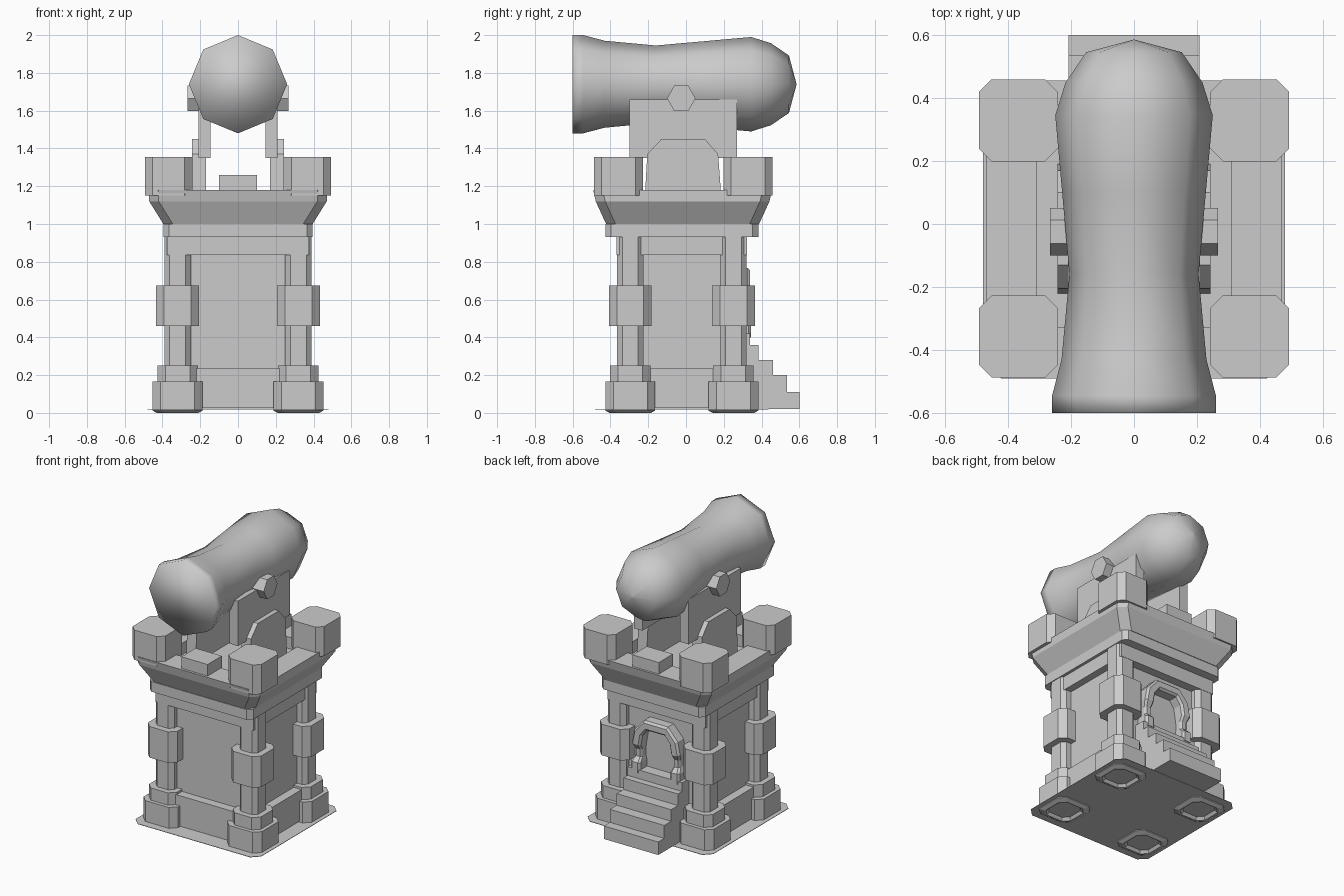
import bpy, bmesh
from math import cos, sin, pi

if "Cube" in bpy.data.objects:
    bpy.data.objects.remove(bpy.data.objects["Cube"])

YC = -0.022  # centre line of the tower in y


def finish(bm, name, smooth=False):
    bmesh.ops.recalc_face_normals(bm, faces=bm.faces)
    me = bpy.data.meshes.new(name)
    bm.to_mesh(me)
    bm.free()
    ob = bpy.data.objects.new(name, me)
    bpy.context.collection.objects.link(ob)
    for p in me.polygons:
        p.use_smooth = smooth
    return ob


def skin(name, rings, smooth=False, closed=False):
    """Bridge rings of points; cap the ends, or join last to first."""
    bm = bmesh.new()
    vs = [[bm.verts.new(p) for p in r] for r in rings]
    n = len(rings[0])
    pairs = list(zip(vs, vs[1:])) + ([(vs[-1], vs[0])] if closed else [])
    for a, b in pairs:
        for i in range(n):
            j = (i + 1) % n
            bm.faces.new((a[i], a[j], b[j], b[i]))
    if not closed:
        bm.faces.new(vs[0])
        bm.faces.new(vs[-1])
    return finish(bm, name, smooth)


def stack(name, cx, cy, levels, c):
    """Chamfered rectangle lofted through (z, half x, half y) levels."""
    rings = []
    for z, hx, hy in levels:
        k = min(c, 0.4 * hx)
        pts = [(hx, hy - k), (hx - k, hy), (k - hx, hy), (-hx, hy - k),
               (-hx, k - hy), (k - hx, -hy), (hx - k, -hy), (hx, k - hy)]
        rings.append([(cx + x, cy + y, z) for x, y in pts])
    return skin(name, rings)


def box(name, x0, x1, y0, y1, z0, z1):
    rect = [(x0, y0), (x1, y0), (x1, y1), (x0, y1)]
    return skin(name, [[(x, y, z) for x, y in rect] for z in (z0, z1)])


def slab_x(name, yz, x0, x1):
    return skin(name, [[(x, y, z) for y, z in yz] for x in (x0, x1)])


def centred(name, hx, hy, z0, z1):
    return box(name, -hx, hx, YC - hy, YC + hy, z0, z1)


# ground plate (thin, chamfered)
stack("ground_plate", 0, YC, [(0.018, 0.48, 0.46), (0.021, 0.48, 0.46)], 0.05)

# tower walls with base and top bands around the recessed panels
centred("tower_wall", 0.325, 0.285, 0.02, 1.0)
centred("base_band", 0.385, 0.345, 0.025, 0.235)
centred("top_band", 0.375, 0.345, 0.835, 0.93)
stack("cornice", 0, YC, [(0.93, 0.395, 0.405), (1.0, 0.395, 0.405)], 0.03)

# flared battlement with a sunken gun deck
stack("battlement", 0, YC + 0.004,
      [(1.0, 0.395, 0.405), (1.12, 0.47, 0.46), (1.18, 0.47, 0.473),
       (1.18, 0.31, 0.31), (1.1, 0.31, 0.31)], 0.05)

# corner pillars and corner merlons
pillar = [(0.02, 0.085), (0.0, 0.1), (0.0, 0.11), (0.012, 0.132), (0.165, 0.132),
          (0.165, 0.107), (0.25, 0.107), (0.25, 0.07), (0.46, 0.07), (0.46, 0.113),
          (0.675, 0.113), (0.675, 0.07), (0.94, 0.07)]
for sx in (-1, 1):
    for sy in (-1, 1):
        stack("corner_pillar", sx * 0.32, YC + sy * 0.273,
              [(z, h, h) for z, h in pillar], 0.042)
        stack("corner_merlon", sx * 0.367, -0.014 + sy * 0.343,
              [(1.15, 0.125, 0.13), (1.355, 0.125, 0.13)], 0.04)

# small merlons front and back
box("front_merlon", -0.1, 0.1, -0.475, -0.32, 1.15, 1.26)
box("back_merlon", -0.1, 0.1, 0.285, 0.44, 1.15, 1.26)

# gun carriage: arched supports, cheek plates, hexagonal trunnions
arch = [(-0.22, 1.1), (-0.205, 1.37), (-0.13, 1.45), (0.1, 1.45), (0.17, 1.37), (0.19, 1.1)]
cheek = [(-0.3, 1.35), (0.27, 1.35), (0.27, 1.66), (-0.3, 1.66)]
hexagon = [(-0.025 + 0.075 * cos(i * pi / 3), 1.665 + 0.078 * sin(i * pi / 3)) for i in range(6)]
for s in (-1, 1):
    slab_x("carriage_support", arch, s * 0.17, s * 0.243)
    slab_x("carriage_cheek", cheek, s * 0.145, s * 0.21)
    slab_x("trunnion", hexagon, s * 0.15, s * 0.267)

# eight-sided smooth barrel, flat muzzle to the front
profile = [(-0.6, 0.26), (-0.545, 0.26), (-0.43, 0.23), (-0.16, 0.205), (0.1, 0.228),
           (0.345, 0.25), (0.45, 0.217), (0.545, 0.152), (0.585, 0.002)]
skin("cannon_barrel",
     [[(r * cos(i * pi / 4), y, 1.74 + r * sin(i * pi / 4)) for i in range(8)]
      for y, r in profile], smooth=True)

# back steps
steps = [(0.11, 0.6), (0.2, 0.535), (0.28, 0.46), (0.36, 0.385), (0.42, 0.34)]
outline = [(0.25, 0.02), (0.6, 0.02)]
for i, (z, y) in enumerate(steps):
    outline.append((y, z))
    outline.append((steps[i + 1][1] if i < 4 else 0.25, z))
slab_x("back_steps", outline, -0.208, 0.208)

# faceted door surround: (x, z, half width, projection) along the arch
path = [(-0.15, 0.40, 0.036, 0.345), (-0.15, 0.47, 0.036, 0.345), (-0.145, 0.50, 0.024, 0.315),
        (-0.145, 0.55, 0.024, 0.315), (-0.15, 0.59, 0.034, 0.34), (-0.135, 0.67, 0.034, 0.34),
        (-0.08, 0.735, 0.034, 0.34)]
path += [(-x, z, w, y) for x, z, w, y in reversed(path)]
rings = []
for i, (x, z, w, y) in enumerate(path):
    a, b = path[max(i - 1, 0)], path[min(i + 1, len(path) - 1)]
    dx, dz = b[0] - a[0], b[1] - a[1]
    d = (dx * dx + dz * dz) ** 0.5
    nx, nz = -dz / d * w, dx / d * w
    rings.append([(x + nx, 0.25, z + nz), (x + nx, y - 0.015, z + nz), (x + nx * 0.6, y, z + nz * 0.6),
                  (x - nx * 0.6, y, z - nz * 0.6), (x - nx, y - 0.015, z - nz), (x - nx, 0.25, z - nz)])
skin("door_surround", rings)
